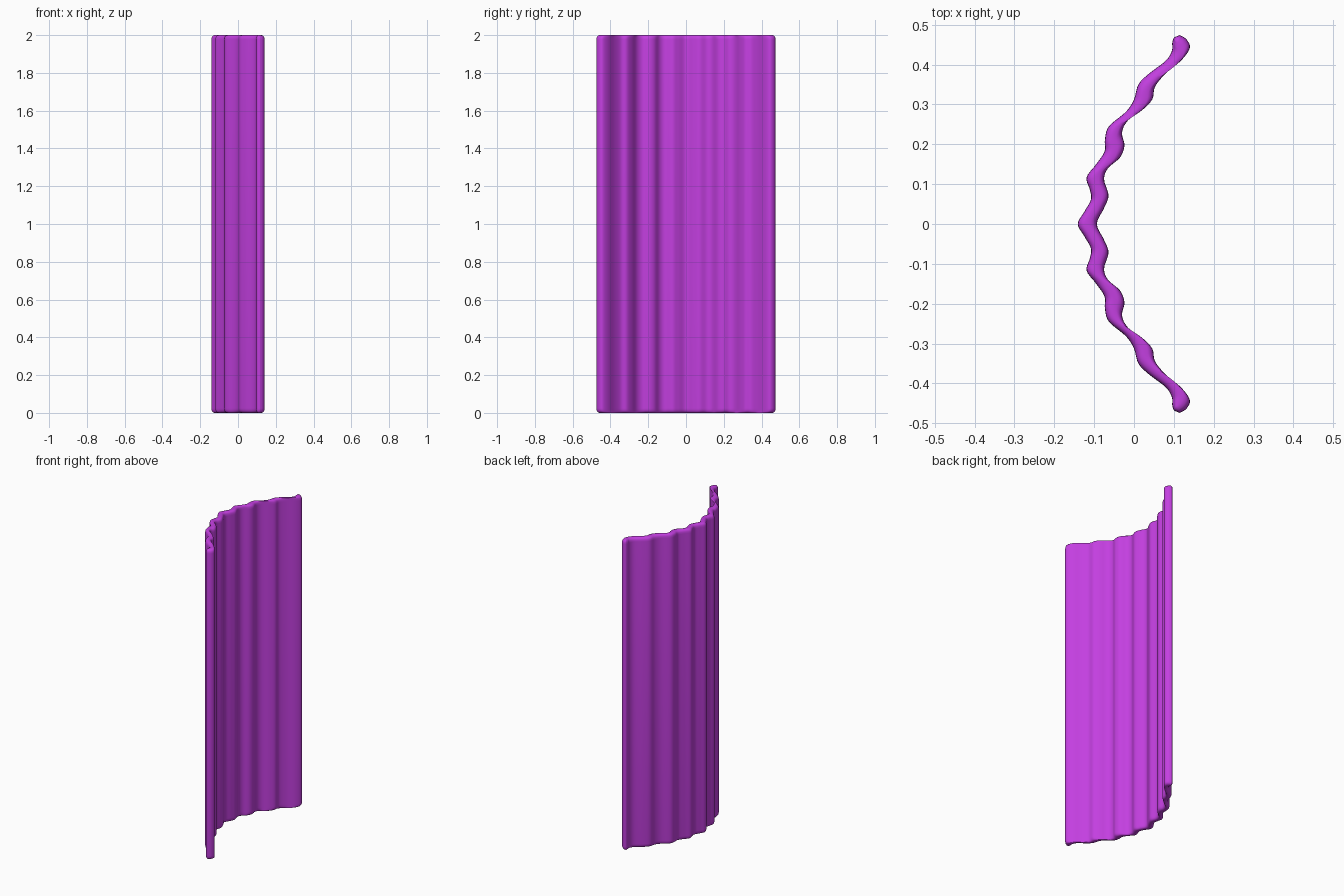
import bpy
import bmesh
from mathutils import Vector

if "Cube" in bpy.data.objects:
    bpy.data.objects.remove(bpy.data.objects["Cube"])

# Outer (left) and inner (right) edges of the wavy cross-section, tip to middle
LEFT = [(.100, .468), (.096, .455), (.095, .435), (.080, .410), (.037, .377), (.011, .350),
        (.000, .313), (-.020, .282), (-.063, .245), (-.073, .212), (-.074, .182),
        (-.095, .150), (-.119, .117), (-.111, .087), (-.108, .062), (-.124, .032), (-.141, 0)]
RIGHT = [(.115, .474), (.132, .463), (.140, .442), (.120, .412), (.080, .378), (.053, .345),
         (.046, .313), (.022, .287), (-.015, .260), (-.030, .230), (-.024, .197),
         (-.035, .167), (-.065, .140), (-.075, .112), (-.064, .072), (-.075, .040), (-.093, 0)]
STEPS = 5


def smooth_edge(half):
    """Mirror a half edge in y and run a Catmull-Rom curve through it."""
    p = [Vector(c) for c in half]
    p += [Vector((c.x, -c.y)) for c in reversed(p[:-1])]
    q = [p[0] * 2 - p[1]] + p + [p[-1] * 2 - p[-2]]
    out = []
    for i in range(1, len(q) - 2):
        a, b, c, d = q[i - 1:i + 3]
        for k in range(STEPS):
            t = k / STEPS
            out.append((b * 2 + (c - a) * t + (a * 2 - b * 5 + c * 4 - d) * t * t
                        + (b * 3 - a - c * 3 + d) * t ** 3) / 2)
    return out + [p[-1]]


left, right = smooth_edge(LEFT), smooth_edge(RIGHT)
n = len(left)

# Rings with rounded rims at the bottom and top: (height, thickness factor)
rim = [(0, .3), (.002, .6), (.007, .82), (.014, .95), (.025, 1)]
rings = rim + [(2 - z, s) for z, s in reversed(rim)]

bm = bmesh.new()
layers = []
for z, s in rings:
    pull = 1 - .04 * (1 - s)
    loop = []
    for side, other in ((left, right), (right, left)):
        for a, b in zip(side, other):
            m = (a + b) / 2
            v = m + (a - m) * s
            loop.append(bm.verts.new((v.x, v.y * pull, z)))
    layers.append(loop[:n] + loop[n:][::-1])

# Walls
count = 2 * n
for lo, hi in zip(layers, layers[1:]):
    for i in range(count):
        j = (i + 1) % count
        bm.faces.new((lo[i], lo[j], hi[j], hi[i]))

# Narrow end strips
for loop in (layers[0], layers[-1]):
    for i in range(n - 1):
        bm.faces.new((loop[i], loop[i + 1], loop[count - 2 - i], loop[count - 1 - i]))

bmesh.ops.recalc_face_normals(bm, faces=bm.faces[:])
mesh = bpy.data.meshes.new("curtain_panel")
bm.to_mesh(mesh)
bm.free()
panel = bpy.data.objects.new("curtain_panel", mesh)
bpy.context.collection.objects.link(panel)

purple = bpy.data.materials.new("purple")
purple.diffuse_color = (.55, .05, .75, 1)
purple.use_nodes = True
purple.node_tree.nodes["Principled BSDF"].inputs["Base Color"].default_value = purple.diffuse_color
mesh.materials.append(purple)

bpy.context.view_layer.objects.active = panel
panel.select_set(True)
bpy.ops.object.shade_smooth_by_angle(angle=1.1)
